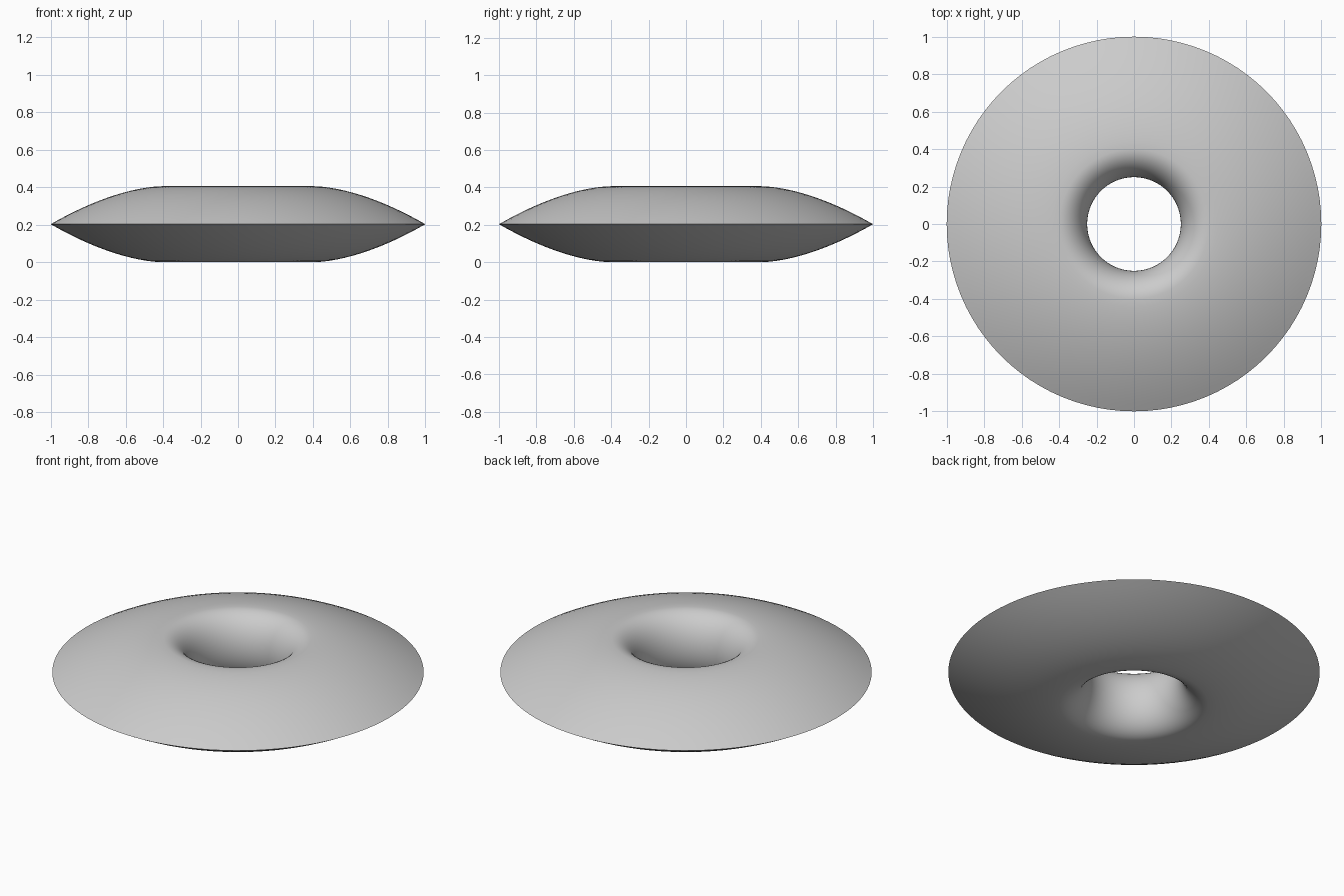
import bpy, bmesh, math

if "Cube" in bpy.data.objects:
    bpy.data.objects.remove(bpy.data.objects["Cube"])

R_HOLE, R_CREST, R_RIM = 0.25, 0.40, 1.0
HALF = 0.203
SEGMENTS = 96

# Upper half of the cross-section: round throat, then a bulge down to the sharp rim
upper = []
for i in range(13):
    a = math.radians(90 * i / 12)
    upper.append((R_CREST - (R_CREST - R_HOLE) * math.cos(a), HALF * math.sin(a)))
for i in range(1, 15):
    t = i / 14
    upper.append((R_CREST + (R_RIM - R_CREST) * t, HALF * (1 - t ** 1.7)))

# Mirror it to close the loop
section = upper + [(r, -z) for r, z in reversed(upper[1:-1])]

# Revolve the section around z
bm = bmesh.new()
rings = []
for s in range(SEGMENTS):
    a = 2 * math.pi * s / SEGMENTS
    rings.append([bm.verts.new((r * math.cos(a), r * math.sin(a), z + HALF)) for r, z in section])
n = len(section)
for s in range(SEGMENTS):
    p, q = rings[s], rings[(s + 1) % SEGMENTS]
    for k in range(n):
        m = (k + 1) % n
        bm.faces.new((p[k], p[m], q[m], q[k]))
bmesh.ops.recalc_face_normals(bm, faces=bm.faces)

mesh = bpy.data.meshes.new("ring_disc")
bm.to_mesh(mesh)
bm.free()
disc = bpy.data.objects.new("ring_disc", mesh)
bpy.context.collection.objects.link(disc)

# Smooth surface with a crisp outer rim
bpy.context.view_layer.objects.active = disc
disc.select_set(True)
bpy.ops.object.shade_smooth_by_angle(angle=math.radians(35))
